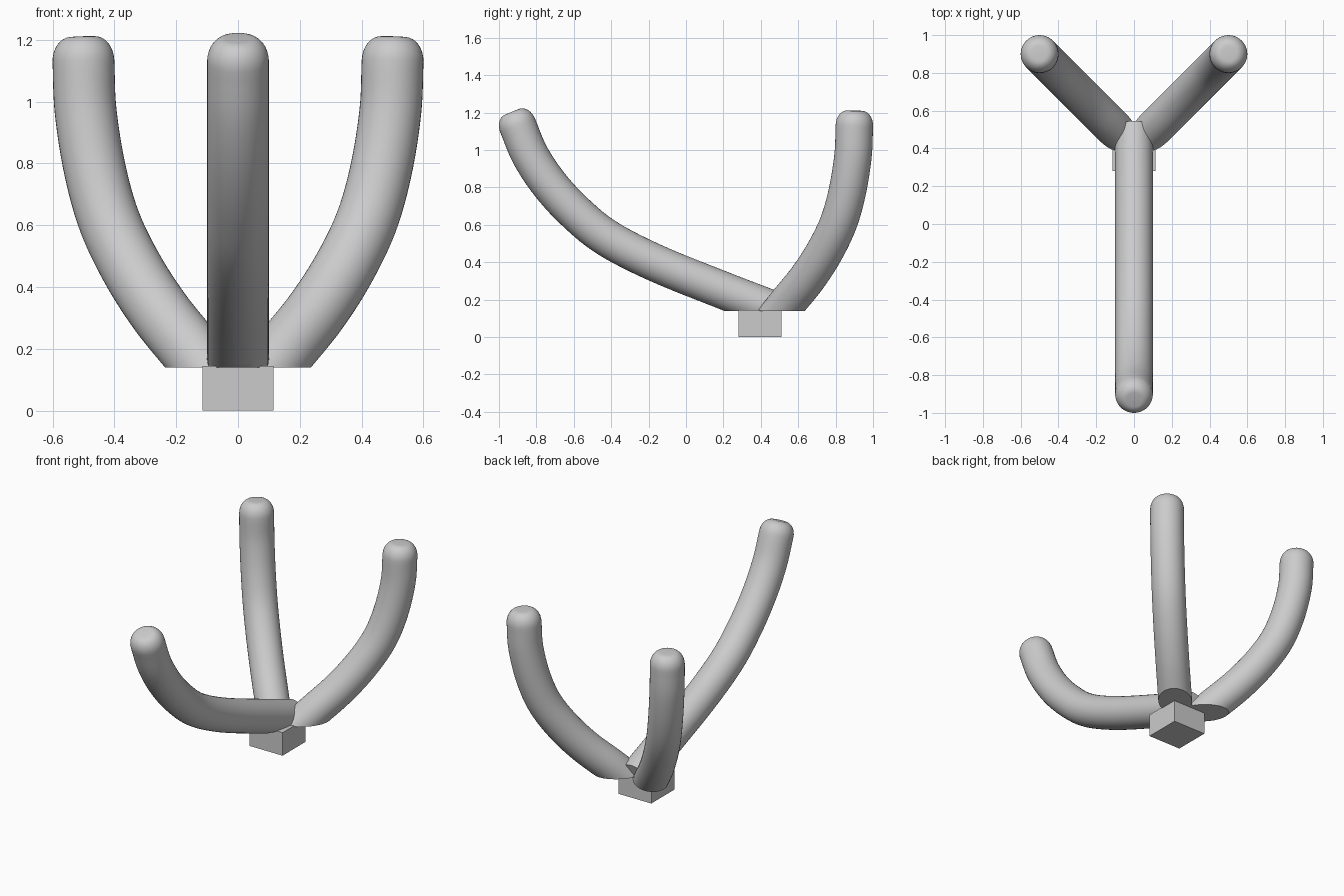
import bpy, bmesh
from math import sin, cos, pi, sqrt
from mathutils import Vector

if "Cube" in bpy.data.objects:
    bpy.data.objects.remove(bpy.data.objects["Cube"])

R = 0.1        # tube radius
SIDES = 40
CUT_Z = 0.14   # flat underside of the arms


def smooth_path(pts, steps=6):
    """Catmull-Rom curve through 2D points."""
    p = [Vector(q) for q in pts]
    p = [2 * p[0] - p[1]] + p + [2 * p[-1] - p[-2]]
    out = []
    for a, b, c, d in zip(p, p[1:], p[2:], p[3:]):
        for i in range(steps):
            t = i / steps
            out.append(0.5 * (2 * b + (c - a) * t + (2 * a - 5 * b + 4 * c - d) * t * t
                              + (3 * b - a - 3 * c + d) * t ** 3))
    return out + [p[-2]]


def make_arm(name, pts, origin, direction):
    """Sweep a round section along a path lying in a vertical plane."""
    path = smooth_path(pts)
    out = Vector((*direction, 0)).normalized()
    up = Vector((0, 0, 1))
    side = out.cross(up)
    rings = []
    for i, c in enumerate(path):
        t = (path[min(i + 1, len(path) - 1)] - path[max(i - 1, 0)]).normalized()
        rings.append((c, t, R))
    # rounded tip
    for k in range(1, 9):
        a = k / 8 * pi / 2
        rings.append((c + t * 0.08 * sin(a), t, 0.04 + (R - 0.04) * cos(a)))
    bm = bmesh.new()
    loops = []
    for c, t, r in rings:
        centre = Vector((*origin, 0)) + out * c.x + up * c.y
        normal = up * t.x - out * t.y
        loops.append([bm.verts.new(centre + r * (side * cos(2 * pi * j / SIDES)
                                                 + normal * sin(2 * pi * j / SIDES)))
                      for j in range(SIDES)])
    for a, b in zip(loops, loops[1:]):
        for j in range(SIDES):
            k = (j + 1) % SIDES
            bm.faces.new((a[j], a[k], b[k], b[j]))
    bm.faces.new(loops[0][::-1])
    bm.faces.new(loops[-1])
    # slice the underside flat
    cut = bmesh.ops.bisect_plane(bm, geom=bm.verts[:] + bm.edges[:] + bm.faces[:],
                                 plane_co=(0, 0, CUT_Z), plane_no=(0, 0, -1), clear_outer=True)
    edges = [e for e in cut['geom_cut'] if isinstance(e, bmesh.types.BMEdge)]
    bmesh.ops.holes_fill(bm, edges=edges, sides=0)
    bmesh.ops.recalc_face_normals(bm, faces=bm.faces[:])
    mesh = bpy.data.meshes.new(name)
    bm.to_mesh(mesh)
    bm.free()
    obj = bpy.data.objects.new(name, mesh)
    bpy.context.collection.objects.link(obj)
    bpy.ops.object.select_all(action='DESELECT')
    obj.select_set(True)
    bpy.context.view_layer.objects.active = obj
    bpy.ops.object.shade_smooth_by_angle(angle=0.6)


# long front arm: (distance forward, height)
make_arm("front_arm", [(-0.51, 0.13), (-0.40, 0.172), (-0.21, 0.245), (0.15, 0.39), (0.415, 0.525),
                       (0.585, 0.66), (0.725, 0.81), (0.832, 0.97), (0.90, 1.13)],
         (0, 0), (0, -1))

# pair of back arms: (sideways distance, height), spread at 45 degrees
back = [(0.0, 0.02), (0.08, 0.105), (0.152, 0.195), (0.25, 0.316), (0.34, 0.455),
        (0.415, 0.61), (0.463, 0.78), (0.493, 0.97), (0.50, 1.13)]
back = [(x * sqrt(2), z) for x, z in back]
for label, sx in (("left", -1), ("right", 1)):
    make_arm("back_arm_" + label, back, (0, 0.4), (sx, 1))

# square mounting block
bpy.ops.mesh.primitive_cube_add(size=1, location=(0, 0.395, 0.0725))
block = bpy.context.object
block.name = "base_block"
block.scale = (0.23, 0.23, 0.145)
